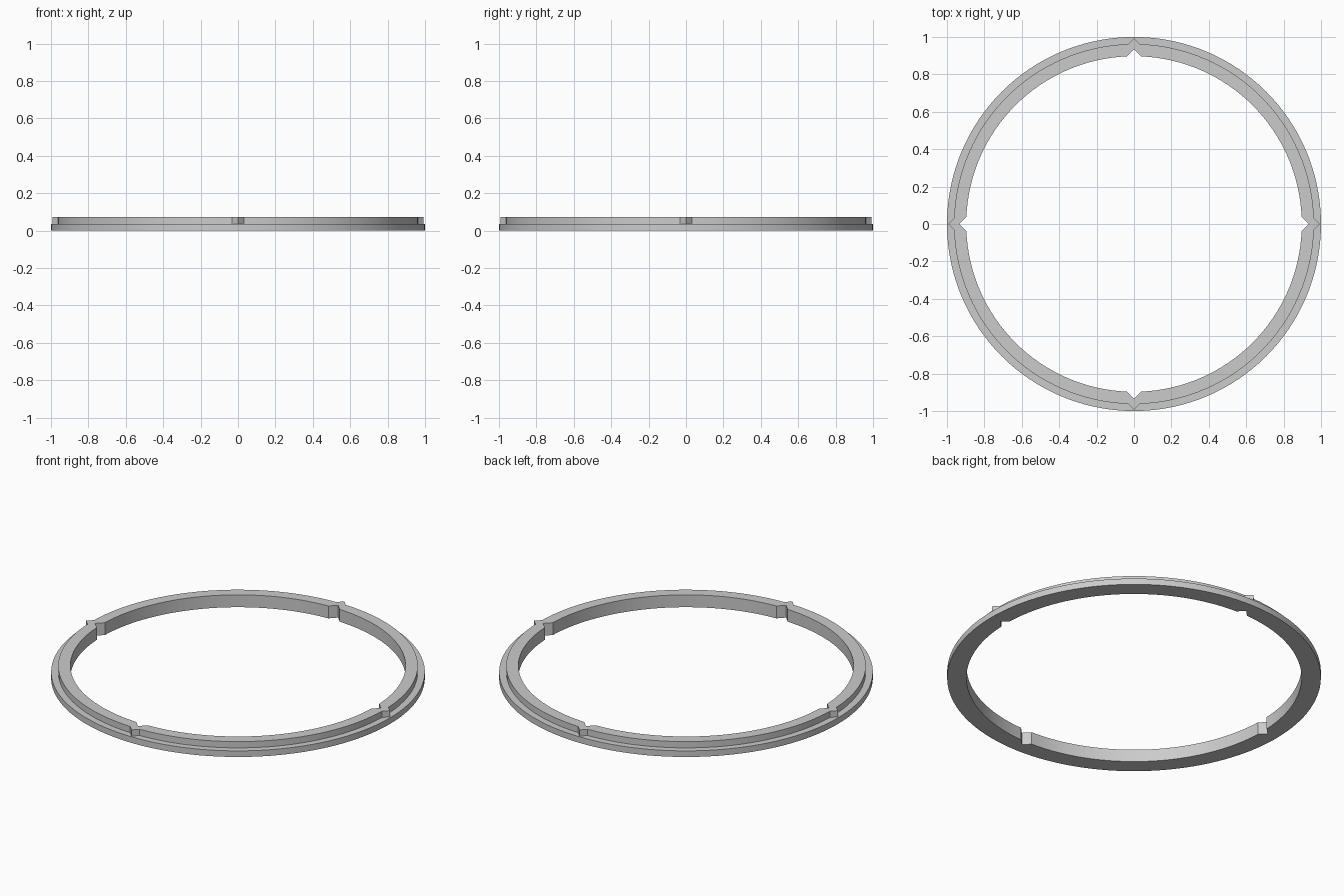
import bpy, bmesh, math

cube = bpy.data.objects.get("Cube")
if cube:
    bpy.data.objects.remove(cube, do_unlink=True)

STEPS = 32              # segments per quarter between key points
SHELF, TOP = 0.036, 0.073

grey = bpy.data.materials.new("plain grey")
grey.use_nodes = True
colour = (0.6, 0.6, 0.6, 1)
grey.diffuse_color = colour
grey.node_tree.nodes["Principled BSDF"].inputs["Base Color"].default_value = colour


def outline(radius, tip, half_width):
    """Circle outline whose four axis points are pulled to the tip radius."""
    points = []
    gap = math.asin(half_width / radius)
    for quarter in range(4):
        start = quarter * math.pi / 2
        points.append((tip * math.cos(start), tip * math.sin(start)))
        for i in range(STEPS + 1):
            a = start + gap + (math.pi / 2 - 2 * gap) * i / STEPS
            points.append((radius * math.cos(a), radius * math.sin(a)))
    return points


# Outlines: round flange, upper rim with keys, bore with V notches
flange = outline(1.0, 1.0, 0.031)
rim = outline(0.962, 0.993, 0.031)
bore = outline(0.897, 0.934, 0.037)

# Cross-section walked around the ring, bridged into a closed solid
section = [(bore, 0), (flange, 0), (flange, SHELF),
           (rim, SHELF), (rim, TOP), (bore, TOP)]
bm = bmesh.new()
loops = [[bm.verts.new((x, y, z)) for x, y in pts] for pts, z in section]
for k, lower in enumerate(loops):
    upper = loops[(k + 1) % len(loops)]
    for i in range(len(lower)):
        j = (i + 1) % len(lower)
        bm.faces.new((lower[i], lower[j], upper[j], upper[i]))
bmesh.ops.recalc_face_normals(bm, faces=bm.faces)

mesh = bpy.data.meshes.new("stepped_ring")
bm.to_mesh(mesh)
bm.free()
mesh.materials.append(grey)
ring = bpy.data.objects.new("stepped_ring", mesh)
bpy.context.collection.objects.link(ring)

# Smooth curved walls, crisp edges
bpy.ops.object.select_all(action="DESELECT")
ring.select_set(True)
bpy.context.view_layer.objects.active = ring
bpy.ops.object.shade_smooth_by_angle(angle=math.radians(30))
